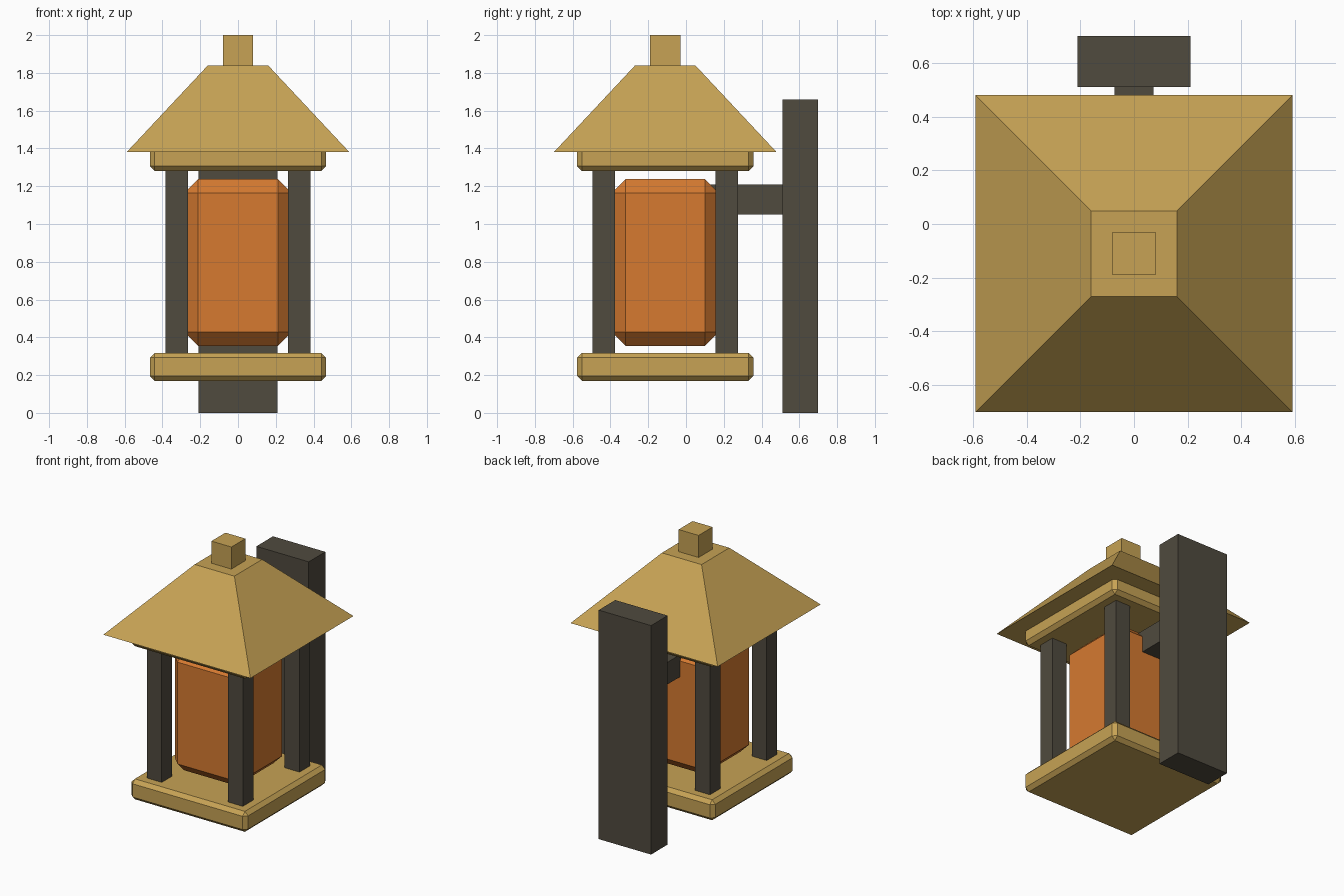
import bpy
import bmesh

default_cube = bpy.data.objects.get("Cube")
if default_cube:
    bpy.data.objects.remove(default_cube, do_unlink=True)

AXIS_Y = -0.11  # centre line of the lantern body


def make_material(name, color):
    mat = bpy.data.materials.new(name)
    mat.use_nodes = True
    mat.diffuse_color = (*color, 1)
    mat.node_tree.nodes["Principled BSDF"].inputs["Base Color"].default_value = (*color, 1)
    return mat


BRASS = make_material("warm brass", (0.57, 0.365, 0.09))
GLASS = make_material("amber glass", (0.67, 0.195, 0.03))
IRON = make_material("dark iron", (0.08, 0.069, 0.049))


def box(name, mat, x, y, z, bevel=0, top_scale=1):
    """Box from (min, max) ranges, with optional chamfer or tapered top."""
    ranges = (x, y, z)
    bm = bmesh.new()
    bmesh.ops.create_cube(bm, size=1)
    for v in bm.verts:
        taper = top_scale if v.co.z > 0 else 1
        v.co.x *= taper
        v.co.y *= taper
        for i, (low, high) in enumerate(ranges):
            v.co[i] = (low + high) / 2 + v.co[i] * (high - low)
    if bevel:
        bmesh.ops.bevel(bm, geom=bm.edges[:], offset=bevel, segments=1,
                        affect='EDGES', profile=0.5)
    mesh = bpy.data.meshes.new(name)
    bm.to_mesh(mesh)
    bm.free()
    mesh.materials.append(mat)
    obj = bpy.data.objects.new(name, mesh)
    bpy.context.collection.objects.link(obj)
    return obj


def square(name, mat, half, z, **options):
    """Square box centred on the lantern body."""
    return box(name, mat, (-half, half), (AXIS_Y - half, AXIS_Y + half), z, **options)


# Lantern body
square("base_plate", BRASS, 0.467, (0.17, 0.318), bevel=0.026)
square("top_plate", BRASS, 0.467, (1.28, 1.42), bevel=0.026)
square("glass_chamber", GLASS, 0.2825, (0.355, 1.237), bevel=0.072)

# Roof and finial
square("roof", BRASS, 0.59, (1.38, 1.84), top_scale=0.27)
square("finial", BRASS, 0.08, (1.82, 2.0))

# Corner posts
for side, sx in (("left", 1), ("right", -1)):
    for end, sy in (("front", -1), ("back", 1)):
        cx, cy = sx * 0.325, AXIS_Y + sy * 0.325
        box(f"{end}_{side}_post", IRON, (cx - 0.06, cx + 0.06),
            (cy - 0.06, cy + 0.06), (0.30, 1.30))

# Wall mount
box("wall_plate", IRON, (-0.21, 0.21), (0.51, 0.70), (0, 1.66))
box("bracket_arm", IRON, (-0.072, 0.072), (0.11, 0.52), (1.05, 1.21))
